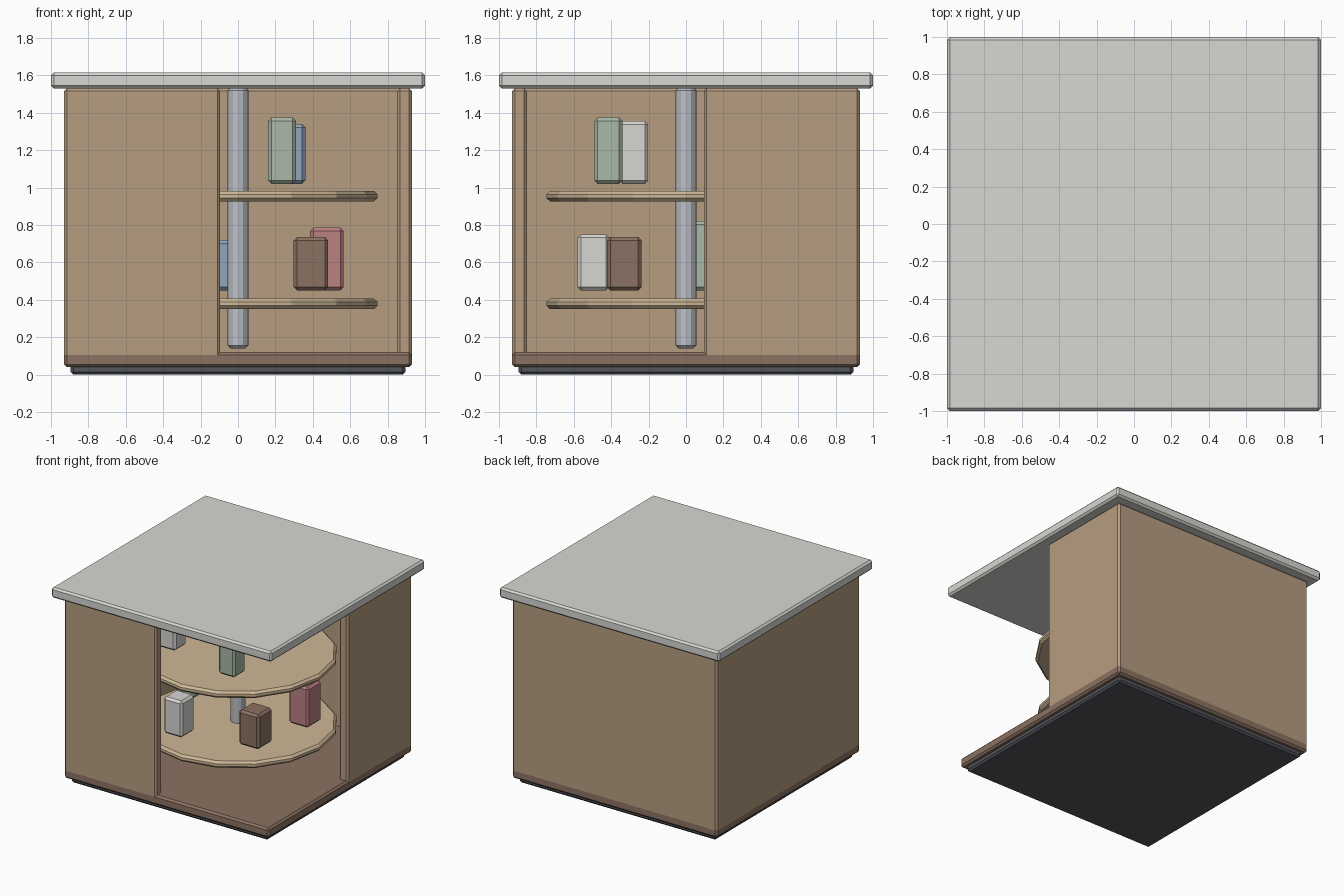
import bpy
from math import cos, sin, radians, pi

if "Cube" in bpy.data.objects:
    bpy.data.objects.remove(bpy.data.objects["Cube"])


def material(name, rgb):
    m = bpy.data.materials.new(name)
    m.diffuse_color = (*rgb, 1)
    m.use_nodes = True
    m.node_tree.nodes["Principled BSDF"].inputs["Base Color"].default_value = m.diffuse_color
    return m


WOOD = material("wood", (0.47, 0.34, 0.22))
DARK_WOOD = material("dark_wood", (0.26, 0.17, 0.12))
SHELF = material("pale_wood", (0.62, 0.48, 0.31))
STONE = material("stone", (0.68, 0.68, 0.65))
STEEL = material("steel", (0.50, 0.52, 0.56))
BLACK = material("charcoal", (0.09, 0.09, 0.11))
GREEN = material("sage", (0.40, 0.48, 0.39))
BLUE = material("blue", (0.28, 0.38, 0.50))
RED = material("red", (0.50, 0.22, 0.22))
WHITE = material("white", (0.68, 0.67, 0.65))
BROWN = material("brown", (0.26, 0.17, 0.12))


def finish(ob, name, mat, bevel):
    ob.name = name
    ob.data.materials.append(mat)
    b = ob.modifiers.new("chamfer", 'BEVEL')
    b.width, b.segments, b.limit_method = bevel, 1, 'ANGLE'
    b.angle_limit = radians(40)
    return ob


def box(name, lo, hi, mat, bevel=0.015):
    mid = [(a + b) / 2 for a, b in zip(lo, hi)]
    bpy.ops.mesh.primitive_cube_add(size=1, location=mid)
    ob = bpy.context.object
    for v in ob.data.vertices:
        v.co = [c * (b - a) for c, a, b in zip(v.co, lo, hi)]
    return finish(ob, name, mat, bevel)


def cylinder(name, r, z0, z1, sides, mat, bevel):
    bpy.ops.mesh.primitive_cylinder_add(vertices=sides, radius=r, depth=z1 - z0,
                                        location=(0, 0, (z0 + z1) / 2))
    return finish(bpy.context.object, name, mat, bevel)


# Plinth, floor and countertop
W, T = 0.93, 0.08
box("plinth", (-0.895, -0.895, 0), (0.895, 0.895, 0.06), BLACK)
box("floor_panel", (-W, -W, 0.04), (W, W, 0.12), DARK_WOOD)
box("countertop", (-1, -1, 1.53), (1, 1, 1.615), STONE)

# Walls, open at the front right corner
Z0, Z1, E = 0.085, 1.53, 0.095
box("left_wall", (-W, -W, Z0), (-W + T, W, Z1), WOOD)
box("back_wall", (-W, W - T, Z0), (W, W, Z1), WOOD)
box("front_wall", (-W, -W, Z0), (-E, -W + T, Z1), WOOD)
box("right_wall", (W - T, E, Z0), (W, W, Z1), WOOD)

# Turning post with two round shelves
cylinder("post", 0.055, 0.14, 1.535, 12, STEEL, 0.015)
for name, z in (("lower_shelf", 0.35), ("upper_shelf", 0.925)):
    cylinder(name, 0.745, z, z + 0.057, 16, SHELF, 0.018)

# Containers: x, y, width, bottom, top, colour
containers = [
    (0.39, -0.33, 0.185, 0.45, 0.735, BROWN),
    (-0.19, -0.495, 0.17, 0.45, 0.75, WHITE),
    (-0.51, 0.12, 0.165, 0.45, 0.82, GREEN),
    (-0.10, 0.50, 0.16, 0.45, 0.72, BLUE),
    (0.475, 0.19, 0.18, 0.45, 0.785, RED),
    (0.235, -0.415, 0.15, 1.02, 1.375, GREEN),
    (-0.40, -0.28, 0.155, 1.02, 1.355, WHITE),
    (0.285, 0.385, 0.15, 1.02, 1.34, BLUE),
    (-0.33, 0.35, 0.15, 1.02, 1.35, RED),
]
for i, (x, y, w, z0, z1, mat) in enumerate(containers):
    h = w / 2
    box(f"container_{i + 1}", (x - h, y - h, z0), (x + h, y + h, z1), mat, 0.018)
